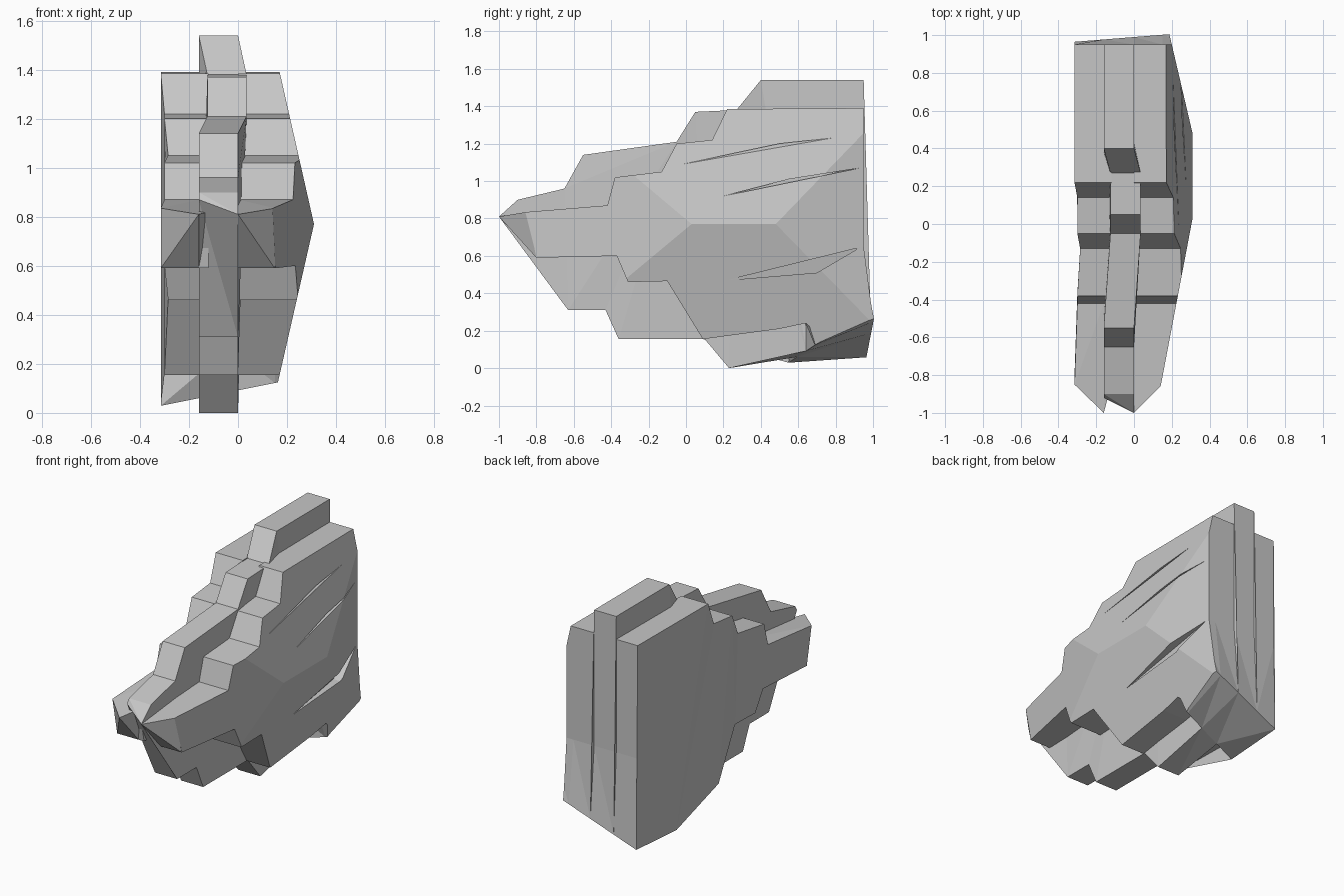
import bpy
import bmesh
from mathutils import Vector

cube = bpy.data.objects.get("Cube")
if cube:
    bpy.data.objects.remove(cube, do_unlink=True)

GREY = (0.57, 0.57, 0.57, 1)
stone = bpy.data.materials.new("grey stone")
stone.use_nodes = True
stone.diffuse_color = GREY
stone.node_tree.nodes["Principled BSDF"].inputs["Base Color"].default_value = GREY


def finish(bm, name):
    bmesh.ops.triangulate(bm, faces=[f for f in bm.faces if len(f.verts) > 4])
    bmesh.ops.recalc_face_normals(bm, faces=bm.faces)
    mesh = bpy.data.meshes.new(name)
    bm.to_mesh(mesh)
    bm.free()
    mesh.materials.append(stone)
    ob = bpy.data.objects.new(name, mesh)
    bpy.context.collection.objects.link(ob)
    return ob


def place(x, y, z):
    """Slant the rear underside across the width."""
    if y > 0.5 and z < 0.1:
        across = x + 0.31
        if y > 0.9:
            return (x, y + 0.08 * across, z + 0.41 * across)
        return (x, y + 0.3 * across, z + 0.2 * across)
    return (x, y, z)


def slab(*sections):
    """Loft through stepped side outlines, each given as (x, outline)."""
    bm = bmesh.new()
    rings = [[bm.verts.new(place(x, *p)) for p in outline] for x, outline in sections]
    for a, b in zip(rings, rings[1:]):
        for i in range(len(a)):
            j = (i + 1) % len(a)
            bm.faces.new((a[i], a[j], b[j]))
            bm.faces.new((a[i], b[j], b[i]))
    bm.faces.new(rings[0])
    bm.faces.new(rings[-1][::-1])
    return bm


REAR = [(0.55, 0.03), (0.965, 0.06), (0.95, 0.65)]
INNER_TIP = (-1.0, 0.81)
OUTER_TIP = (-0.85, 0.835)


def side_outline(tip, under):
    """Outline shared by the two outer slabs, with its own tip and underside step."""
    return [(0.95, 1.39), (0.22, 1.385), (0.14, 1.22), (-0.05, 1.2), (-0.13, 1.05),
            (-0.38, 1.02), (-0.42, 0.87), tip, (-0.8, 0.59), (-0.37, 0.6),
            (-0.31, 0.46), (-0.1, 0.465), (0.09, 0.155)] + under + REAR


def middle_outline(tip):
    return [(0.95, 1.54), (0.4, 1.54), (0.27, 1.38), (0.05, 1.37), (-0.05, 1.21),
            (-0.55, 1.14), (-0.65, 0.96), (-0.9, 0.9), tip, (-0.63, 0.31),
            (-0.43, 0.31), (-0.36, 0.155), (0.1, 0.155), (0.23, 0.0)] + REAR


# Flat-sided slab, its inner edge buried in the middle slab
under = [(0.56, 0.16)]
buried = [(min(y, 0.9), max(z, 0.2) if y > 0.5 else z)
          for y, z in side_outline((-0.85, 0.82), under)]
bm = slab((-0.12, buried), (-0.16, side_outline(INNER_TIP, under)),
          (-0.315, side_outline(OUTER_TIP, under)))
for v in bm.verts:
    if v.co.x < -0.3 and -0.45 < v.co.y < 0.2:
        v.co.x += 0.03 if -0.35 < v.co.y < -0.08 else 0.015
finish(bm, "flat_slab")

# Tall middle slab, with a hollow in its front corner
bm = slab((-0.16, middle_outline((-0.92, 0.87))), (0.0, middle_outline(INNER_TIP)))
for v in bm.verts:
    if -0.1 < v.co.y < 0.3 and v.co.z > 1.1:
        v.co.x += 0.035
finish(bm, "middle_slab")

# Bulging slab: a thick slab trimmed by sloping planes
under = [(0.5, 0.21), (0.64, 0.24)]
outer = side_outline(OUTER_TIP, under)
bm = slab((0.0, side_outline(INNER_TIP, under)), (0.15, outer), (0.32, outer))
bmesh.ops.triangulate(bm, faces=bm.faces)
crest = [((0.31, 0, 0.77), (1, 0, 0.226)), ((0.31, 0, 0.77), (1, 0, -0.228)),
         ((0.31, 0.48, 0), (1, 0.234, 0)), ((0.31, 0.03, 0), (1, -0.19, 0))]
for point, normal in crest:
    cut = bmesh.ops.bisect_plane(bm, geom=bm.verts[:] + bm.edges[:] + bm.faces[:], dist=1e-5,
                                 plane_co=point, plane_no=normal, clear_outer=True)
    edges = [e for e in cut["geom_cut"] if isinstance(e, bmesh.types.BMEdge)]
    bmesh.ops.triangle_fill(bm, edges=edges, use_beauty=True, normal=Vector(normal))
bulging_slab = finish(bm, "bulging_slab")


# Shallow cracks in the bulging side
def crack(name, points):
    bm = bmesh.new()
    inner = [bm.verts.new(p) for p in points]
    outer = [bm.verts.new((0.5, p[1], p[2])) for p in points]
    for i in range(3):
        j = (i + 1) % 3
        bm.faces.new((inner[i], inner[j], outer[j], outer[i]))
    bm.faces.new(inner)
    bm.faces.new(outer[::-1])
    cutter = finish(bm, name)
    cutter.hide_render = True
    cutter.hide_set(True)
    mod = bulging_slab.modifiers.new(name, "BOOLEAN")
    mod.operation = "DIFFERENCE"
    mod.solver = "EXACT"
    mod.object = cutter


crack("low_crack_cutter", [(0.24, 0.22, 0.47), (0.2, 0.93, 0.645), (0.2, 0.7, 0.51)])
crack("middle_crack_cutter", [(0.275, 0.2, 0.92), (0.2, 0.93, 1.07), (0.21, 0.55, 1.01)])
crack("high_crack_cutter", [(0.235, -0.02, 1.09), (0.205, 0.78, 1.23), (0.19, 0.5, 1.2)])
